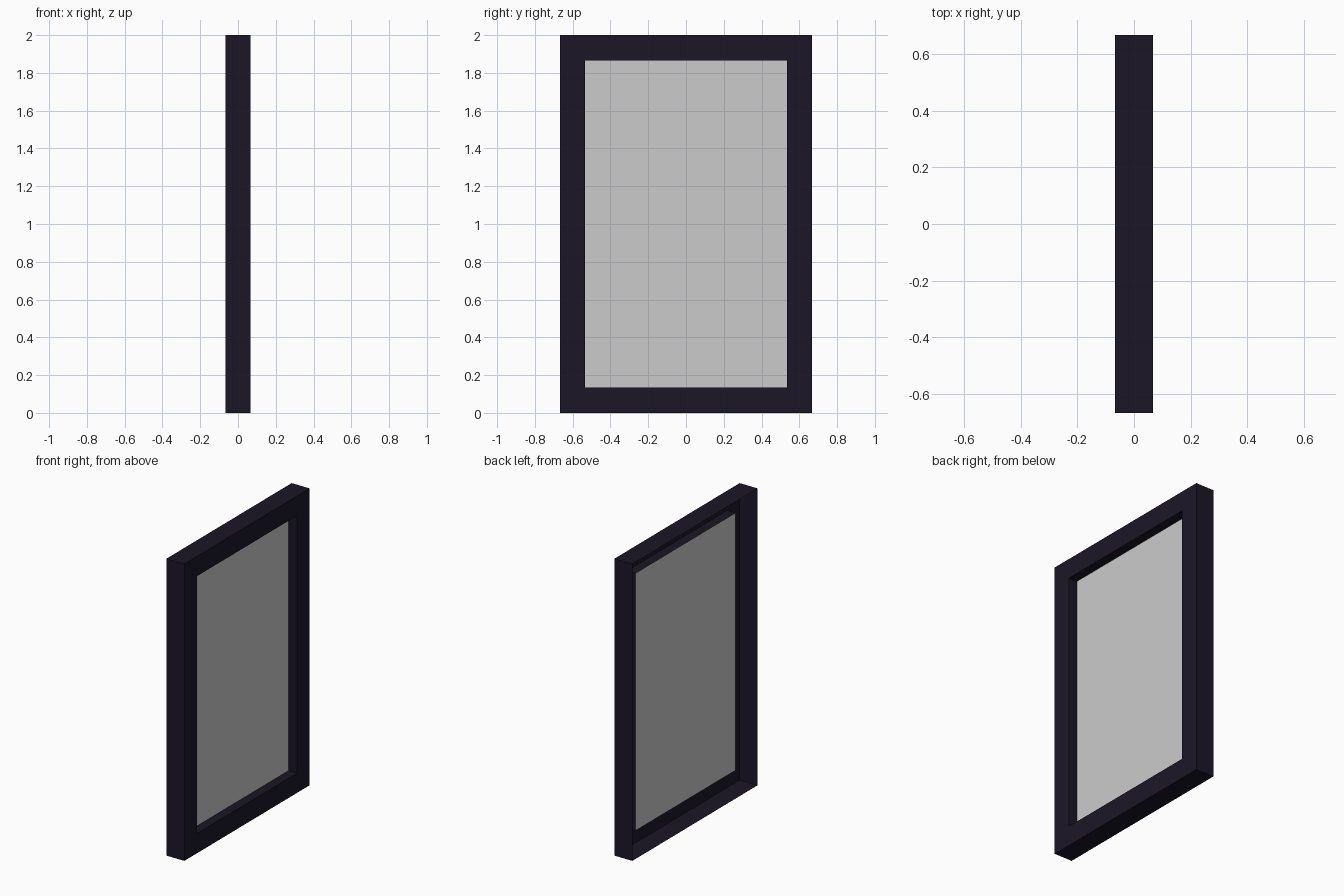
import bpy, bmesh

if "Cube" in bpy.data.objects:
    bpy.data.objects.remove(bpy.data.objects["Cube"])

HALF_DEPTH = 0.0667   # half of frame thickness along x
HALF_WIDTH = 0.6667
BORDER = 0.1333
HEIGHT = 2.0
PANE_X = 0.004


def make_object(name, bm, color=None):
    mesh = bpy.data.meshes.new(name)
    bm.to_mesh(mesh)
    bm.free()
    obj = bpy.data.objects.new(name, mesh)
    bpy.context.collection.objects.link(obj)
    if color:
        mat = bpy.data.materials.new(name + "_paint")
        mat.diffuse_color = color
        mat.use_nodes = True
        mat.node_tree.nodes["Principled BSDF"].inputs["Base Color"].default_value = mat.diffuse_color
        mesh.materials.append(mat)
    return obj


def rect_loop(bm, x, inset):
    """Rectangle in the y-z plane, counter-clockwise seen from +x."""
    w, lo, hi = HALF_WIDTH - inset, inset, HEIGHT - inset
    return [bm.verts.new((x, y, z)) for y, z in ((-w, lo), (w, lo), (w, hi), (-w, hi))]


# Frame: hollow moulding, open at the back (outer wall, front border, inner reveal)
bm = bmesh.new()
profile = [(-HALF_DEPTH, 0), (HALF_DEPTH, 0), (HALF_DEPTH, BORDER), (PANE_X, BORDER)]
loops = [rect_loop(bm, x, inset) for x, inset in profile]
for a, b in zip(loops, loops[1:]):
    for i in range(4):
        j = (i + 1) % 4
        bm.faces.new((a[i], a[j], b[j], b[i]))
make_object("frame", bm, (0.011, 0.008, 0.02, 1))

# Pane: single flat sheet closing the inner end of the reveal
bm = bmesh.new()
bm.faces.new(rect_loop(bm, PANE_X, BORDER))
make_object("pane", bm)
